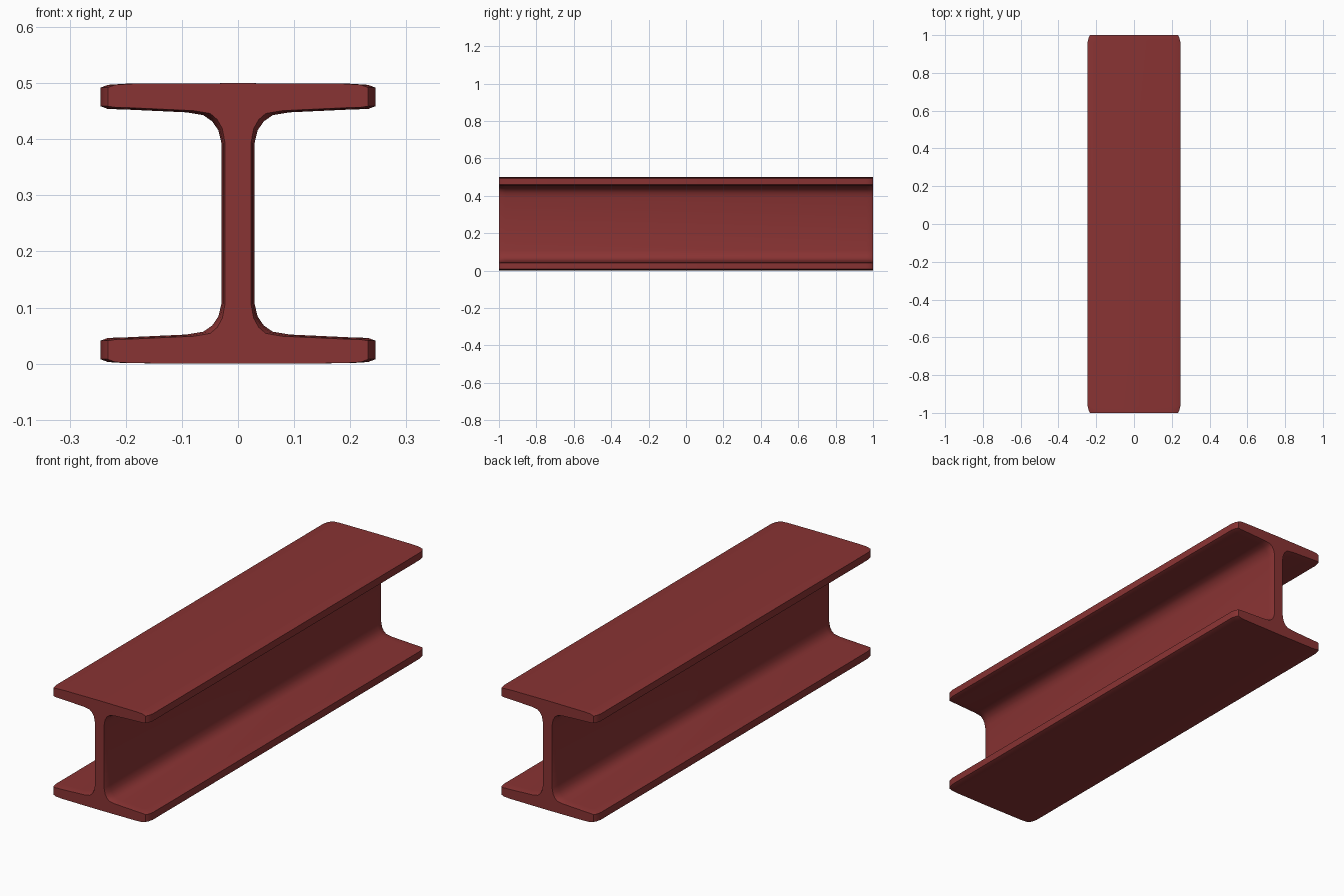
import bpy, bmesh

if "Cube" in bpy.data.objects:
    bpy.data.objects.remove(bpy.data.objects["Cube"])

# Bottom-right quarter of the I profile (x, z), from underside centre to web
QUARTER = [(0.0, 0.0), (0.2, 0.001), (0.232, 0.003), (0.245, 0.008), (0.245, 0.041),
           (0.232, 0.046), (0.2, 0.047), (0.092, 0.052), (0.062, 0.057),
           (0.046, 0.068), (0.035, 0.084), (0.029, 0.109)]
HEIGHT = 0.5


def section(k):
    """Closed I outline; k pulls the surface inward for the rounded ends."""
    quarter = []
    for i, (x, z) in enumerate(QUARTER):
        x -= k * min(0.013, 0.2 * x)
        if i >= 5:
            z -= 0.003 * k
        quarter.append((x, z))
    right = quarter + [(x, HEIGHT - z) for x, z in reversed(quarter)]
    left = [(-x, z) for x, z in reversed(right) if x > 0]
    return right + left


# Loft the beam through the end roundings
bm = bmesh.new()
rings = []
for y, k in [(-1, 1), (-0.99, 0.45), (-0.965, 0), (0.965, 0), (0.99, 0.45), (1, 1)]:
    rings.append([bm.verts.new((x, y, z)) for x, z in section(k)])
n = len(rings[0])
for a, b in zip(rings, rings[1:]):
    for i in range(n):
        j = (i + 1) % n
        bm.faces.new((a[i], a[j], b[j], b[i]))

# End caps
bm.faces.new(rings[0])
bm.faces.new(rings[-1])
bmesh.ops.recalc_face_normals(bm, faces=bm.faces)

mesh = bpy.data.meshes.new("i_beam")
bm.to_mesh(mesh)
bm.free()
beam = bpy.data.objects.new("i_beam", mesh)
bpy.context.collection.objects.link(beam)

# Red oxide paint
paint = bpy.data.materials.new("red_oxide")
paint.diffuse_color = (0.25, 0.033, 0.033, 1)
paint.use_nodes = True
paint.node_tree.nodes["Principled BSDF"].inputs["Base Color"].default_value = paint.diffuse_color
mesh.materials.append(paint)

bpy.context.view_layer.objects.active = beam
beam.select_set(True)
bpy.ops.object.shade_smooth_by_angle(angle=0.6)
